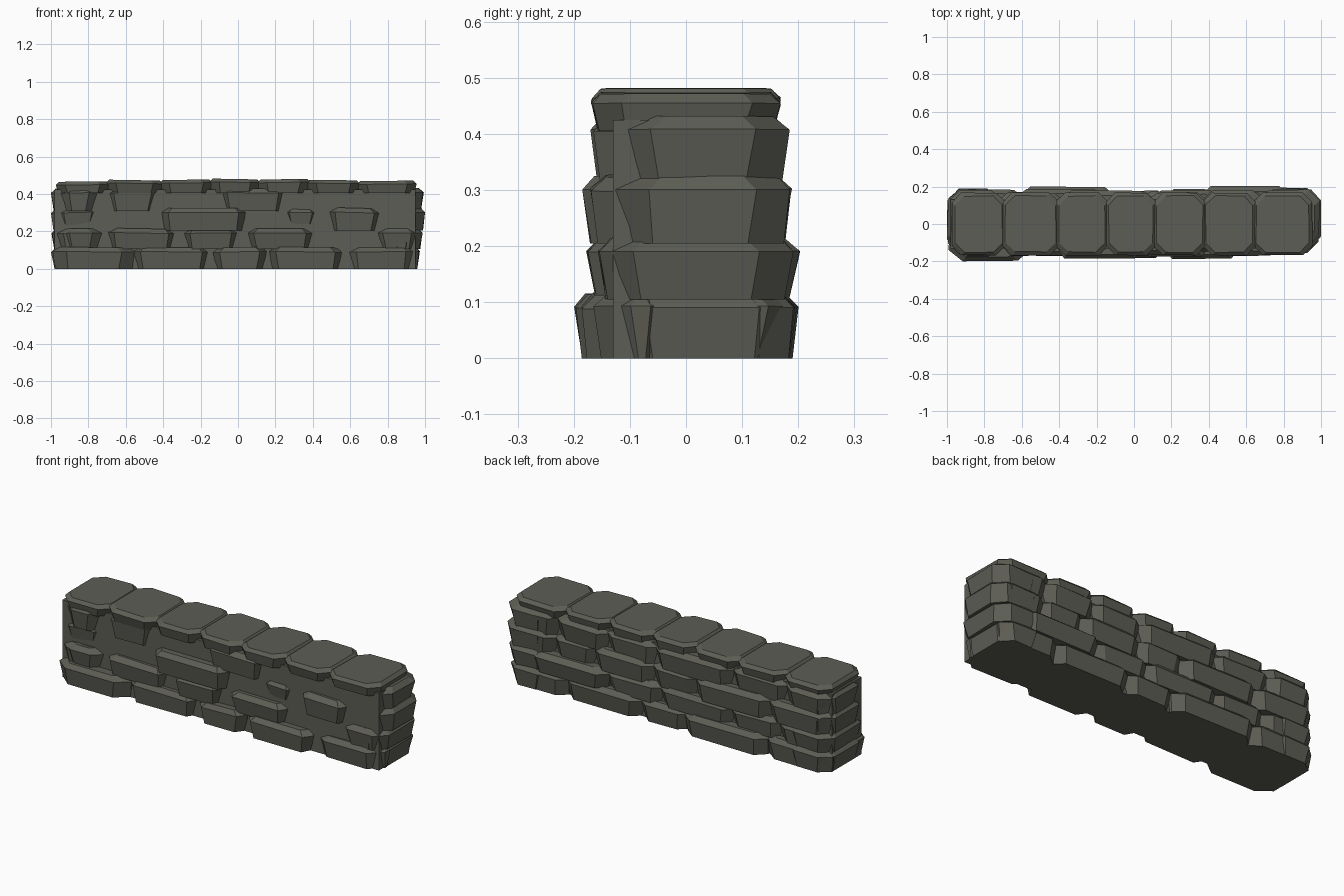
import bpy
import bmesh
import random
from mathutils import Vector

random.seed(7)

default_cube = bpy.data.objects.get("Cube")
if default_cube:
    bpy.data.objects.remove(default_cube, do_unlink=True)

stone_grey = bpy.data.materials.new("dark olive grey stone")
stone_grey.use_nodes = True
colour = (0.108, 0.110, 0.090, 1)
stone_grey.diffuse_color = colour
stone_grey.node_tree.nodes["Principled BSDF"].inputs["Base Color"].default_value = colour


def finish(name, mesh_builder):
    """Turn a bmesh into a flat shaded object with the stone colour."""
    bmesh.ops.recalc_face_normals(mesh_builder, faces=mesh_builder.faces)
    mesh = bpy.data.meshes.new(name)
    mesh_builder.to_mesh(mesh)
    mesh_builder.free()
    mesh.materials.append(stone_grey)
    wall_part = bpy.data.objects.new(name, mesh)
    bpy.context.collection.objects.link(wall_part)
    return wall_part


def octagon(xs, ys, inset, cut):
    """Rectangle footprint with its four corners cut off."""
    x0, x1, y0, y1 = xs[0] + inset, xs[1] - inset, ys[0] + inset, ys[1] - inset
    cx, cy = cut
    return [(x0 + cx, y0), (x1 - cx, y0), (x1, y0 + cy), (x1, y1 - cy),
            (x1 - cx, y1), (x0 + cx, y1), (x0, y1 - cy), (x0, y0 + cy)]


def stone(name, xs, ys, zs, cut=(0.035, 0.05), flare=0.014, bevel=0.024, jitter=0.004):
    """Hewn stone that widens upward, with cut corners and a bevelled top."""
    bm = bmesh.new()
    tilt = random.uniform(-jitter, jitter)
    middle = sum(xs) / 2
    half = (xs[1] - xs[0]) / 2
    rings = []
    for z, inset in ((zs[0], flare), (zs[1] - bevel, 0), (zs[1], bevel)):
        ring = []
        for x, y in octagon(xs, ys, inset, cut):
            dx, dy = (random.uniform(-jitter, jitter) for _ in range(2))
            lift = tilt * (x - middle) / half if z > zs[0] else 0
            x = max(-1, min(1, x + dx))
            ring.append(bm.verts.new(Vector((x, y + dy, z + lift))))
        rings.append(ring)
    bm.faces.new(rings[0])
    bm.faces.new(rings[-1])
    for low, high in zip(rings, rings[1:]):
        for i in range(len(low)):
            j = (i + 1) % len(low)
            bm.faces.new((low[i], low[j], high[j], high[i]))
    return finish(name, bm)


# Plain core showing between the stones
core = bmesh.new()
bmesh.ops.create_cube(core, size=1)
for v in core.verts:
    v.co = Vector((v.co.x * 1.9, v.co.y * 0.26, (v.co.z + 0.5) * 0.425))
    if v.co.x < 0:
        v.co.x -= 0.03
finish("wall_core", core)

# Bottom and top height of every course
courses = {"base": (0, 0.115), "lower": (0.105, 0.215),
           "middle": (0.205, 0.325), "upper": (0.31, 0.43)}

# Separate stones standing out of the front: course, then start, stop and depth
front_rows = [
    ("base", [(-0.99, -0.55, 0.2), (-0.56, -0.155, 0.175), (-0.13, 0.15, 0.185),
              (0.17, 0.555, 0.188), (0.56, 0.97, 0.162)]),
    ("lower", [(-0.97, -0.71, 0.178), (-0.7, -0.335, 0.168), (-0.29, 0, 0.17),
               (0.05, 0.4, 0.172), (0.77, 0.975, 0.155)]),
    ("middle", [(-0.41, 0.04, 0.185), (0.485, 0.76, 0.17)]),
    ("upper", [(-0.97, -0.73, 0.17), (-0.7, -0.43, 0.155), (-0.09, 0.25, 0.165)]),
]
for course, spans in front_rows:
    for number, (start, stop, depth) in enumerate(spans, 1):
        at_corner = start < -0.9 or stop > 0.9
        stone(f"front_{course}_stone_{number}", (start, stop), (-depth, 0), courses[course],
              cut=(0.07, 0.06) if at_corner else (0.035, 0.05))

# Half sunk wedge in the front
stone("front_sunken_stone", (0.24, 0.43), (-0.146, 0), (0.24, 0.325))

# Tight courses along the back: course, joints along x, depth of each stone
back_rows = [
    ("base", (-0.98, -0.6, -0.11, 0.17, 0.62, 0.95), (0.185, 0.2, 0.178, 0.185, 0.19)),
    ("lower", (-0.97, -0.68, -0.38, 0.05, 0.37, 0.82, 0.96),
     (0.182, 0.175, 0.18, 0.178, 0.2, 0.185)),
    ("middle", (-0.97, -0.62, -0.17, 0.1, 0.45, 0.7, 0.96),
     (0.185, 0.188, 0.172, 0.18, 0.172, 0.185)),
    ("upper", (-0.97, -0.72, -0.38, 0.08, 0.38, 0.68, 0.96),
     (0.18, 0.165, 0.178, 0.17, 0.178, 0.178)),
]
for course, joints, depths in back_rows:
    for number, (start, stop, back) in enumerate(zip(joints, joints[1:], depths), 1):
        stone(f"back_{course}_stone_{number}", (start - 0.012, stop + 0.012), (0, back),
              courses[course], cut=(0.055, 0.045))

# Large stones wrapping both ends: course, reach, front edge
end_rows = [("base", 0.97, -0.135), ("lower", 0.985, -0.155),
            ("middle", 1, -0.13), ("upper", 0.99, -0.12)]
for course, reach, front in end_rows:
    back = courses[course][0] * -0.04 + 0.194
    stone(f"left_end_{course}_stone", (0.72, reach), (front, back), courses[course],
          cut=(0.055, 0.06))
    stone(f"right_end_{course}_stone", (-0.998, -0.72), (front - 0.01, back - 0.004),
          courses[course], cut=(0.065, 0.06))

# Capstones along the top
cap_joints = (-0.965, -0.695, -0.41, -0.145, 0.11, 0.375, 0.645, 0.945)
cap_tops = (0.466, 0.474, 0.476, 0.48, 0.479, 0.474, 0.47)
for number, (start, stop, top) in enumerate(zip(cap_joints, cap_joints[1:], cap_tops), 1):
    stone(f"capstone_{number}", (start - 0.008, stop + 0.008), (-0.167, 0.167),
          (0.405, top), cut=(0.05, 0.05), flare=0.012, bevel=0.017, jitter=0.003)
